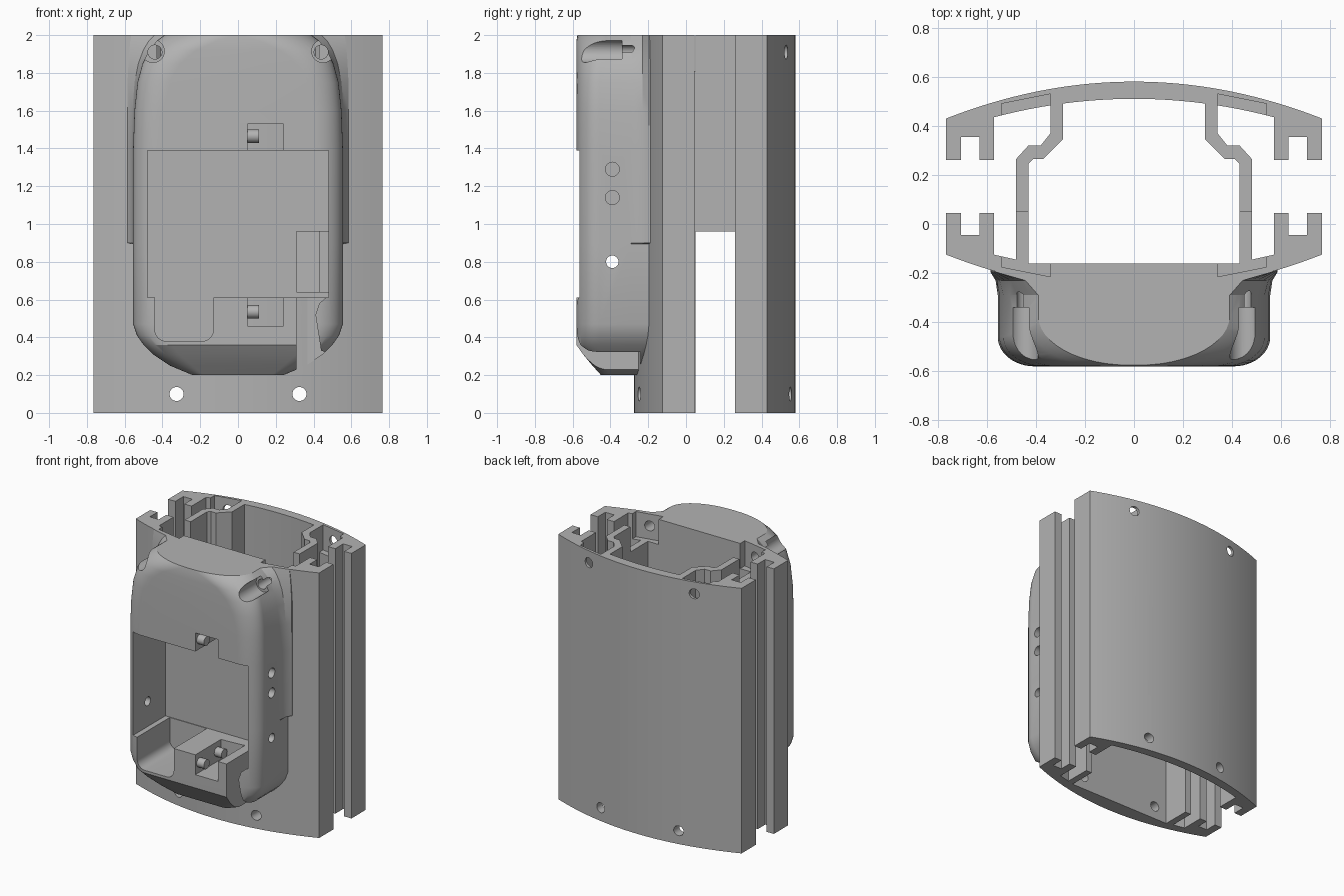
import bpy, bmesh, math
from mathutils import Vector

cube = bpy.data.objects.get("Cube")
if cube:
    bpy.data.objects.remove(cube)

grey = bpy.data.materials.new("plain grey")
grey.use_nodes = True
grey.diffuse_color = (0.45, 0.45, 0.45, 1)
grey.node_tree.nodes["Principled BSDF"].inputs["Base Color"].default_value = (0.45, 0.45, 0.45, 1)


def loft(name, rings):
    """Solid through a list of point rings, capped at both ends."""
    bm = bmesh.new()
    loops = [[bm.verts.new(p) for p in ring] for ring in rings]
    n = len(loops[0])
    for a, b in zip(loops, loops[1:]):
        for i in range(n):
            bm.faces.new((a[i], a[(i + 1) % n], b[(i + 1) % n], b[i]))
    bm.faces.new(loops[0])
    bm.faces.new(loops[-1])
    bmesh.ops.recalc_face_normals(bm, faces=bm.faces)
    mesh = bpy.data.meshes.new(name)
    bm.to_mesh(mesh)
    bm.free()
    mesh.materials.append(grey)
    obj = bpy.data.objects.new(name, mesh)
    bpy.context.collection.objects.link(obj)
    return obj


def prism(name, pts, lo, hi, axis="z"):
    place = {"x": lambda p, t: (t, p[0], p[1]),
             "y": lambda p, t: (p[0], t, p[1]),
             "z": lambda p, t: (p[0], p[1], t)}[axis]
    return loft(name, [[place(p, t) for p in pts] for t in (lo, hi)])


def rect(a0, a1, b0, b1):
    return [(a0, b0), (a1, b0), (a1, b1), (a0, b1)]


def circle(a, b, r, n=32):
    return [(a + r * math.cos(2 * math.pi * i / n), b + r * math.sin(2 * math.pi * i / n)) for i in range(n)]


def flip(pts, side):
    return [(side * x, y) for x, y in pts]


def bow(x, depth=0.15):
    return depth * (1 - (x / 0.765) ** 2)


def carve(obj, cutters):
    """Subtract the cutters and bake the result."""
    for c in cutters:
        mod = obj.modifiers.new("cut", "BOOLEAN")
        mod.operation = "DIFFERENCE"
        mod.solver = "EXACT"
        mod.object = c
    bpy.context.view_layer.update()
    graph = bpy.context.evaluated_depsgraph_get()
    mesh = bpy.data.meshes.new_from_object(obj.evaluated_get(graph))
    obj.modifiers.clear()
    obj.data = mesh


xs = [0.765 * (1 - i / 20) for i in range(41)]

# Rear shell: bowed plate with a slotted rail on each edge
rail = [(0.765, 0.26), (0.705, 0.26), (0.705, 0.355), (0.63, 0.355), (0.63, 0.26), (0.57, 0.26), (0.57, 0.435)]
inner = [(0.57 * (1 - i / 12), 0.51 - 0.075 * (1 - i / 12) ** 2) for i in range(1, 24)]
rear_shell = prism("rear_shell", [(x, 0.43 + bow(x)) for x in reversed(xs)] + rail + inner
                   + flip(rail[::-1], -1), 0, 2)

# Front shell: bowed plate with rails, inner walls and a flat inside
rail = [(0.765, 0.045), (0.705, 0.045), (0.705, -0.045), (0.63, -0.045), (0.63, 0.045), (0.57, 0.045),
        (0.57, -0.125), (0.48, -0.145), (0.48, 0.05), (0.43, 0.05), (0.43, -0.16)]
front_shell = prism("front_shell", [(x, -0.125 - bow(x)) for x in reversed(xs)] + rail
                    + flip(rail[::-1], -1), 0, 2)

# Cranked inner frames joining the shells in the upper half
frame = [(0.43, 0.05), (0.48, 0.05), (0.48, 0.265), (0.43, 0.32), (0.38, 0.32), (0.34, 0.37), (0.34, 0.51),
         (0.29, 0.51), (0.29, 0.345), (0.37, 0.265), (0.41, 0.265), (0.43, 0.245)]
for side, label in ((1, "left"), (-1, "right")):
    prism(label + "_inner_frame", flip(frame, side), 0.96, 2)


# Front body: stacked rounded sections with a flared root
def section(z, w, front, cx, cy, root):
    half = [(root, -0.17), (root, -0.195), (w + 0.3 * (root - w), -0.23), (w, -0.29)]
    for i in range(13):
        a = math.pi / 2 * i / 12
        half.append((w - cx + cx * math.cos(a), front + cy - cy * math.sin(a)))
    return [(x, y, z) for x, y in half + flip(half[::-1], -1)]


levels = [(0.2, 0.24, -0.45, 0.06, 0.05, 0.24), (0.25, 0.36, -0.495, 0.12, 0.07, 0.36),
          (0.31, 0.45, -0.545, 0.14, 0.1, 0.45), (0.36, 0.5, -0.58, 0.15, 0.12, 0.5),
          (0.41, 0.535, -0.58, 0.15, 0.12, 0.535), (0.47, 0.555, -0.58, 0.15, 0.12, 0.555),
          (0.895, 0.555, -0.58, 0.15, 0.12, 0.555), (0.9, 0.555, -0.58, 0.15, 0.12, 0.585),
          (1.4, 0.555, -0.58, 0.15, 0.12, 0.585), (1.6, 0.548, -0.58, 0.15, 0.12, 0.585),
          (1.75, 0.532, -0.58, 0.17, 0.12, 0.585), (1.85, 0.505, -0.58, 0.2, 0.13, 0.58),
          (1.92, 0.47, -0.58, 0.25, 0.15, 0.575), (1.97, 0.43, -0.58, 0.32, 0.18, 0.57),
          (2.0, 0.39, -0.575, 0.37, 0.2, 0.565)]
front_body = loft("front_body", [section(*lv) for lv in levels])

# Cutters for the main bay, the notches, the thumb scoop and the port
shared = [prism("bay_cut", rect(-0.48, 0.48, 0.61, 1.39), -0.7, -0.18, "y"),
          prism("port_cut", rect(0.31, 0.479, 0.64, 0.96), -0.7, -0.1, "y")]
body_cuts = [prism("upper_notch_cut", rect(0.05, 0.24, 1.3, 1.53), -0.7, -0.21, "y"),
             prism("lower_notch_cut", rect(0.05, 0.24, 0.46, 0.7), -0.7, -0.21, "y")]
r = 0.06
scoop = [(-0.13, 0.65), (-0.44, 0.65)]
for cx, start in ((-0.44 + r, math.pi), (-0.13 - r, 1.5 * math.pi)):
    for i in range(7):
        a = start + math.pi / 2 * i / 6
        scoop.append((cx + r * math.cos(a), 0.38 + r + r * math.sin(a)))
shared.append(prism("scoop_cut", scoop, -0.7, -0.185, "y"))
channel = [(0.31, 0.1), (0.56, 0.1), (0.56, 0.2), (0.47, 0.32), (0.44, 0.33), (0.41, 0.52),
           (0.43, 0.58), (0.478, 0.62), (0.31, 0.62)]
body_cuts.append(prism("channel_cut", channel, -0.7, -0.24, "y"))

# Side holes
for z in (1.29, 1.14):
    body_cuts.append(prism("side_hole_cut", circle(-0.39, z, 0.037), 0.4, 0.7, "x"))
body_cuts.append(prism("cross_hole_cut", circle(-0.39, 0.8, 0.033), -0.7, 0.7, "x"))

# Screw holes, screw recesses and corner pockets on both sides
rear_cuts = []
for s in (1, -1):
    top_hole = prism("top_hole_cut", circle(s * 0.44, 1.91, 0.037), -0.7, 0.7, "y")
    low_hole = prism("low_hole_cut", circle(s * 0.325, 0.1, 0.037), -0.7, 0.7, "y")
    pocket = prism("front_pocket_cut", flip([(0.34, 0.06), (0.54, 0.06), (0.54, -0.175), (0.34, -0.215)], s), 1.81, 2.1)
    shared += [top_hole, low_hole, pocket]
    rear_cuts += [top_hole, low_hole, prism(
        "rear_pocket_cut", flip([(0.34, 0.33), (0.54, 0.33), (0.54, 0.49), (0.34, 0.53)], s), 1.81, 2.1)]
    body_cuts.append(prism("screw_recess_cut", circle(s * 0.45, 1.915, 0.06), -0.7, -0.34, "y"))

carve(front_body, shared + body_cuts)
carve(front_shell, shared)
carve(rear_shell, rear_cuts)
for c in set(shared + body_cuts + rear_cuts):
    bpy.data.objects.remove(c)

# Contact pegs inside the notches
for z, label in ((1.465, "upper"), (0.535, "lower")):
    for y in (-0.53, -0.32):
        prism(label + "_peg", circle(y, z, 0.035, 24), 0.04, 0.11, "x")

# Smooth the rounded surfaces, keep the edges sharp
bpy.ops.object.select_all(action="DESELECT")
for obj in bpy.context.collection.objects:
    if obj.type == "MESH":
        obj.select_set(True)
bpy.context.view_layer.objects.active = front_body
bpy.ops.object.shade_smooth_by_angle(angle=math.radians(25))
